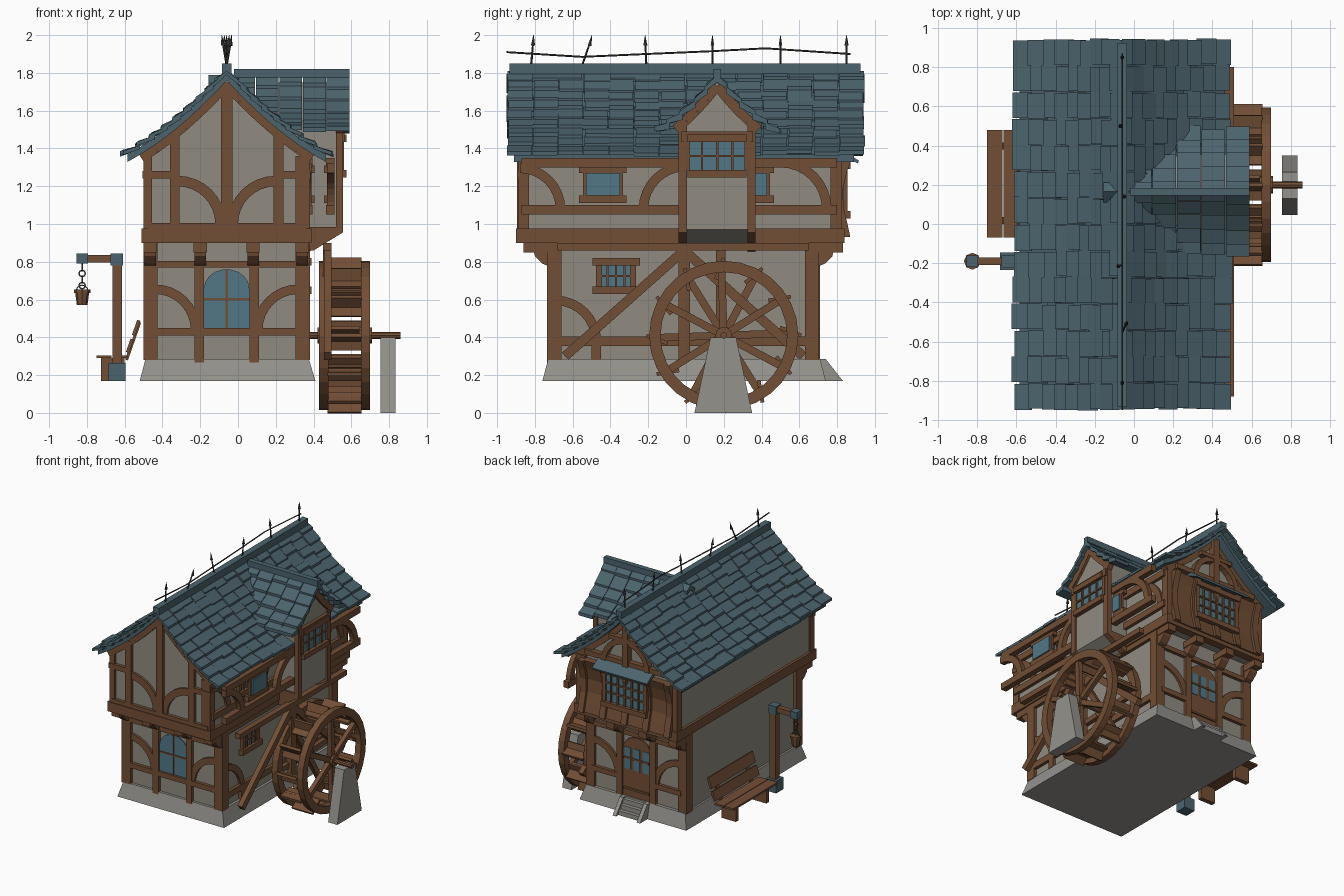
import bpy, bmesh, math, random
from mathutils import Vector

if "Cube" in bpy.data.objects:
    bpy.data.objects.remove(bpy.data.objects["Cube"])

random.seed(4)
COL = {"timber": (0.17, 0.077, 0.036), "plaster": (0.28, 0.26, 0.22), "stone": (0.30, 0.29, 0.265),
       "roof_teal": (0.072, 0.127, 0.152), "glass": (0.085, 0.185, 0.235), "iron": (0.05, 0.05, 0.048)}
MATS = {}
for n, c in COL.items():
    MATS[n] = bpy.data.materials.new(n)
    MATS[n].diffuse_color = (*c, 1)
PARTS = {}


def part(name, mat):
    return PARTS.setdefault(name, (bmesh.new(), mat))[0]


# wall frames: (u along wall, v up, d outwards) -> world
def front(p): return lambda u, v, d: (u, p - d, v)
def back(p): return lambda u, v, d: (u, p + d, v)
def right(p): return lambda u, v, d: (p + d, u, v)
def left(p): return lambda u, v, d: (p - d, u, v)


def prism(name, mat, F, pts, d0, d1):
    bm = part(name, mat)
    a = [bm.verts.new(F(u, v, d0)) for u, v in pts]
    b = [bm.verts.new(F(u, v, d1)) for u, v in pts]
    bm.faces.new(a)
    bm.faces.new(b[::-1])
    for i in range(len(a)):
        j = (i + 1) % len(a)
        bm.faces.new((a[i], b[i], b[j], a[j]))


def rect(name, mat, F, u0, u1, v0, v1, d0=-0.02, d1=0.025):
    prism(name, mat, F, [(u0, v0), (u1, v0), (u1, v1), (u0, v1)], d0, d1)


def box(name, mat, x0, x1, y0, y1, z0, z1):
    rect(name, mat, right(0), y0, y1, z0, z1, x0, x1)


def bar(name, mat, F, p, q, w, d0=-0.02, d1=0.02):
    p, q = Vector(p), Vector(q)
    n = (q - p).orthogonal().normalized() * w / 2
    prism(name, mat, F, [p + n, q + n, q - n, p - n], d0, d1)


def arc(name, mat, F, c, r0, r1, a0, a1, d0=-0.02, d1=0.018, n=8):
    an = [math.radians(a0 + (a1 - a0) * i / n) for i in range(n + 1)]
    pts = [(c[0] + r1 * math.cos(a), c[1] + r1 * math.sin(a)) for a in an]
    pts += [(c[0] + r0 * math.cos(a), c[1] + r0 * math.sin(a)) for a in an[::-1]]
    prism(name, mat, F, pts, d0, d1)


def ring(name, mat, F, c, r0, r1, d0, d1, n=12):
    for a in (0, 180):
        arc(name, mat, F, c, r0, r1, a, a + 180, d0, d1, n)


def frustum(name, mat, lo, hi):
    bm = part(name, mat)
    q = [[bm.verts.new((x, y, r[4])) for x, y in ((r[0], r[2]), (r[1], r[2]), (r[1], r[3]), (r[0], r[3]))]
         for r in (lo, hi)]
    bm.faces.new(q[0][::-1])
    bm.faces.new(q[1])
    for i in range(4):
        j = (i + 1) % 4
        bm.faces.new((q[0][i], q[0][j], q[1][j], q[1][i]))


def rod(name, mat, p, q, r0, r1, n=6):
    p, q = Vector(p), Vector(q)
    M = (q - p).to_track_quat('Z', 'Y').to_matrix().to_4x4()
    M.translation = (p + q) / 2
    bmesh.ops.create_cone(part(name, mat), cap_ends=True, segments=n, radius1=r0, radius2=r1,
                          depth=(q - p).length, matrix=M)


def window(name, F, u0, u1, v0, v1, cols=4, rows=2, over=0.02):
    rect(name + "_glass", "glass", F, u0, u1, v0, v1, -0.01, 0.008)
    fr = name + "_frame"
    for i in range(cols + 1):
        u, w = u0 + (u1 - u0) * i / cols, 0.016 if i in (0, cols) else 0.006
        rect(fr, "timber", F, u - w, u + w, v0, v1, 0, 0.02)
    for i in range(1, rows):
        v = v0 + (v1 - v0) * i / rows
        rect(fr, "timber", F, u0, u1, v - 0.006, v + 0.006, 0, 0.018)
    for v in (v0 - 0.04, v1):
        rect(fr, "timber", F, u0 - over - 0.016, u1 + over + 0.016, v, v + 0.04, 0, 0.035)


T = "timber"
CX = -0.06
def zf(d): return 1.81 - 1.1 * d + 0.53 * d * d      # main roof curve
def zd(s): return 1.79 - 1.3 * s + 1.2 * s * s       # dormer roof curve

# stone base, steps and lower walls
frustum("stone_base", "stone", (-0.52, 0.41, -0.76, 0.74, 0.17), (-0.49, 0.375, -0.73, 0.71, 0.285))
for i in range(3):
    box("back_steps", "stone", -0.15, 0.03, 0.68, 0.74 + 0.03 * i, 0.17, 0.275 - 0.035 * i)
for x in (-0.18, 0.03):
    prism("step_sides", "stone", right(x), [(0.68, 0.17), (0.83, 0.17), (0.74, 0.285), (0.68, 0.285)], 0, 0.03)
box("lower_walls", "plaster", -0.475, 0.355, -0.71, 0.685, 0.2, 0.93)

# upper walls with curved gable
ds = [0.43 - 0.86 * i / 12 for i in range(13)]
prism("upper_walls", "plaster", back(0), [(CX - 0.43, 0.93), (CX + 0.43, 0.93)] +
      [(CX + d, zf(abs(d)) - 0.05) for d in ds], -0.87, 0.80)

# corner posts, jetty beams, brackets
for x in (-0.5, 0.305):
    for y in (-0.735, 0.63):
        box("lower_corner_posts", T, x, x + 0.075, y, y + 0.075, 0.28, 0.9)
    for y in (-0.89, 0.765):
        box("upper_corner_posts", T, x, x + 0.045 + 0.03 * (x > 0), y, y + 0.06, 0.97, 1.36)
for x in (-0.51, 0.33):
    box("jetty_side_beams", T, x, x + 0.06, -0.9, 0.84, 0.9, 0.975)
for y in (-0.9, 0.78):
    box("jetty_end_beams", T, -0.51, 0.39, y, y + 0.06, 0.9, 0.975)
for x in (-0.5, -0.235, 0.045, 0.305):
    box("front_joists", T, x, x + 0.07, -0.86, -0.7, 0.85, 0.9)
    box("back_joists", T, x, x + 0.07, 0.68, 0.83, 0.85, 0.9)
    for s, y in ((-1, -0.71), (1, 0.685)):
        prism("jetty_brackets", T, right(x), [(y, 0.87), (y + s * 0.1, 0.87), (y + s * 0.09, 0.83),
              (y + s * 0.05, 0.79), (y, 0.77)], 0.005, 0.065)

# lower front and back framing
for F, nm in ((front(-0.71), "front"), (back(0.685), "back")):
    fr = nm + "_lower_frame"
    for u in (-0.23, 0.06):
        rect(fr, T, F, u, u + 0.05, 0.26, 0.8)
    rect(fr, T, F, -0.45, 0.33, 0.77, 0.805)
    for u0, u1 in ((-0.45, -0.2), (0.08, 0.33)):
        rect(fr, T, F, u0, u1, 0.41, 0.45)
    arc(fr, T, F, (-0.44, 0.44), 0.19, 0.24, 0, 90)
    arc(fr, T, F, (0.32, 0.44), 0.19, 0.24, 90, 180)
arch = [(CX + 0.12 * math.cos(math.radians(a)), 0.66 + 0.1 * math.sin(math.radians(a))) for a in range(0, 181, 20)]
F = front(-0.71)
prism("front_window_glass", "glass", F, [(-0.18, 0.45), (0.06, 0.45)] + arch, 0, 0.008)
rect("front_window_bars", T, F, -0.18, 0.06, 0.41, 0.45)
rect("front_window_bars", T, F, -0.066, -0.054, 0.45, 0.76, 0, 0.014)
rect("front_window_bars", T, F, -0.18, 0.06, 0.595, 0.607, 0, 0.014)
F = back(0.685)
prism("back_door", T, F, [(-0.18, 0.28), (0.06, 0.28)] + arch, 0, 0.012)
for u in (-0.14, -0.06, 0.02):
    rect("door_panes", "glass", F, u - 0.027, u + 0.027, 0.5, 0.67, 0, 0.016)
for v in (0.34, 0.58):
    rect("door_straps", T, F, -0.17, 0.05, v, v + 0.015, 0, 0.022)

# front gable framing
F = front(-0.87)
rect("front_gable_frame", T, F, -0.09, -0.03, 0.97, 1.75)
rect("front_gable_frame", T, F, -0.48, 0.36, 0.97, 1.005)
for s in (-1, 1):
    rect("front_gable_frame", T, F, CX + s * 0.275 - 0.026, CX + s * 0.275 + 0.026, 0.98, zf(0.275) - 0.05)
    arc("front_gable_frame", T, F, (CX + s * 0.26, 1.0), 0.2, 0.255, 90, 90 + s * 90)
    rect("front_gable_frame", T, F, CX + s * 0.355 - 0.09, CX + s * 0.355 + 0.09, 1.24, 1.28)
    for d in range(6):
        a, b = d * 0.075, d * 0.075 + 0.075
        for G, nm in ((F, "front"), (back(0.8), "back")):
            bar(nm + "_gable_rafters", T, G, (CX + s * a, zf(a) - 0.075), (CX + s * b, zf(b) - 0.075), 0.045)

# back bay: wooden panel, ribs, window, small roof, gable truss
S = [(0.79, 0.93), (0.87, 0.93), (0.855, 1.0), (0.835, 1.08), (0.83, 1.18), (0.85, 1.27), (0.875, 1.34), (0.79, 1.34)]
prism("bay_panel", T, right(0), [(u - 0.02 if u > 0.8 else u, v) for u, v in S], -0.46, 0.34)
for i in range(5):
    x = -0.46 + 0.1875 * i
    prism("bay_ribs", T, right(x), S, 0, 0.05)
window("bay_window", back(0.835), -0.24, 0.12, 1.07, 1.29, 6, 3, 0)
prism("bay_roof", "roof_teal", right(0), [(0.79, 1.42), (0.79, 1.38), (0.91, 1.32), (0.915, 1.335)], -0.3, 0.18)
F = back(0.8)
rect("back_gable_truss", T, F, -0.085, -0.035, 1.34, 1.74, 0, 0.05)
rect("back_gable_truss", T, F, -0.42, 0.3, 1.38, 1.42, 0, 0.04)
rect("back_gable_truss", T, F, -0.2, 0.08, 1.57, 1.6, 0, 0.05)
arc("back_gable_truss", T, F, (CX, 1.38), 0.17, 0.21, 0, 180, 0, 0.045, 12)

# side framing, right and left
for s, lo, hi in ((1, right(0.355), right(0.37)), (-1, left(0.475), left(0.49))):
    nm = "right" if s > 0 else "left"
    up, low = nm + "_upper_frame", nm + "_lower_frame"
    rect(up, T, hi, -0.87, 0.8, 1.05, 1.1)
    rect(up, T, hi, -0.87, 0.8, 1.3, 1.35)
    rect(low, T, lo, -0.68, 0.65, 0.86, 0.9)
    arc(up, T, hi, (-0.88, 1.08), 0.19, 0.24, 0, 90)
    arc(up, T, hi, (0.0, 1.08), 0.2, 0.25, 90, 180)
    arc(up, T, hi, (0.5, 1.08), 0.22, 0.27, 0, 90)
    window(nm + "_upper_window", hi, -0.53, -0.35, 1.15, 1.27)
    if s > 0:
        rect(low, T, lo, -0.68, 0.65, 0.355, 0.405)
        rect(low, T, lo, -0.5, -0.45, 0.28, 0.36)
        rect(low, T, lo, 0.16, 0.21, 0.4, 0.9)
        arc(low, T, lo, (-0.69, 0.38), 0.19, 0.24, 0, 90)
        window("right_lower_window", lo, -0.46, -0.28, 0.67, 0.78)
    else:
        rect(low, T, lo, -0.04, 0.02, 0.28, 0.9)
        window("left_back_window", hi, 0.25, 0.43, 1.15, 1.27)
        for e in (-0.64, 0.62):
            bar(low, T, lo, (e, 0.3), (-0.01, 0.86), 0.05)

# main roof: deck, tiles, ridge
tails = [0.06, 0.115, 0.17, 0.225, 0.285, 0.345, 0.41, 0.48, 0.56]
for s in (-1, 1):
    F = lambda u, v, d, s=s: (CX + s * u, d, v)
    top = [i * 0.0525 for i in range(11)]
    prism("roof_deck", "roof_teal", F, [(d, zf(d) - 0.01) for d in top] +
          [(d, zf(d) - 0.05) for d in top[::-1]], -0.91, 0.89)
    for i, t in enumerate(tails):
        a = max(0, t - 0.1)
        for k in range(14):
            e, lift = t + random.uniform(-0.012, 0.006), 0.022 + random.uniform(-0.006, 0.008)
            y = -0.945 + 0.135 * k + random.uniform(-0.006, 0.006)
            prism("roof_tiles", "roof_teal", F, [(a, zf(a)), (e, zf(e) + lift), (e, zf(e) + lift - 0.02),
                  (a, zf(a) - 0.02)], y, y + 0.131)
box("roof_ridge", "roof_teal", -0.085, -0.035, -0.935, 0.925, 1.795, 1.85)

# ridge spikes and wire
pts = [(-0.95, 1.91), (-0.55, 1.885), (-0.21, 1.9), (0.14, 1.915), (0.42, 1.93), (0.87, 1.9)]
for p, q in zip(pts, pts[1:]):
    rod("ridge_wire", "iron", (CX, *p), (CX, *q), 0.005, 0.005)
for y, lx, ly in ((-0.82, 0, 0.01), (-0.55, 0.02, 0.04), (-0.21, -0.02, -0.005), (0.14, 0.01, 0), (0.5, -0.01, 0), (0.85, 0, 0)):
    rod("ridge_spikes", "iron", (CX, y, 1.84), (CX + lx, y + ly, 1.955), 0.006, 0.005)
    rod("ridge_spikes", "iron", (CX + lx, y + ly, 1.945), (CX + lx * 1.3, y + ly * 1.3, 2.0), 0.011, 0.001)

# dormer
DY = 0.165
side = [0.19 - 0.38 * i / 8 for i in range(9)]
prism("dormer_walls", "plaster", right(0), [(DY - 0.19, 0.97), (DY + 0.19, 0.97)] +
      [(DY + s, zd(abs(s)) - 0.04) for s in side], 0.1, 0.54)
prism("dormer_underside", "plaster", back(0), [(0.36, 0.87), (0.54, 0.97), (0.36, 0.97)], DY - 0.18, DY + 0.18)
F = right(0.54)
for s in (-1, 1):
    y = DY + s * 0.182
    rect("dormer_posts", T, F, y - 0.022, y + 0.022, 0.97, 1.53, -0.02, 0.015)
    prism("dormer_brackets", T, back(0), [(0.36, 0.855), (0.4, 0.86), (0.555, 0.955), (0.555, 0.985), (0.36, 0.985)], y - 0.022, y + 0.022)
    for i in range(4):
        a, b = i * 0.055, i * 0.055 + 0.055
        bar("dormer_rafters", T, F, (DY + s * a, zd(a) - 0.06), (DY + s * b, zd(b) - 0.06), 0.05)
rect("dormer_beam", T, F, DY - 0.19, DY + 0.19, 1.435, 1.49)
window("dormer_window", F, DY - 0.16, DY + 0.16, 1.285, 1.435, 4, 2, -0.02)
for s in (-1, 1):
    F = lambda u, v, d, s=s: (d, DY + s * u, v)
    for i in range(5):
        a, t = max(0, 0.068 * i - 0.02), 0.068 * (i + 1) - 0.01
        x, start = 0.59, CX + (1.1 - math.sqrt(1.21 - 2.12 * (1.81 - zd(t)))) / 1.06 - 0.08
        while x > start:
            e, lift = t + random.uniform(-0.012, 0.01), 0.02 + random.uniform(-0.008, 0.008)
            prism("dormer_tiles", "roof_teal", F, [(a, zd(a)), (e, zd(e) + lift), (e, zd(e) + lift - 0.025),
                  (a, zd(a) - 0.04)], x - 0.121, x)
            x -= 0.125
box("dormer_ridge", "roof_teal", -0.02, 0.59, DY - 0.02, DY + 0.02, 1.775, 1.82)

# water wheel, axle and stone support
W, C = right(0), (0.2, 0.41)
def polar(r, a): return (C[0] + r * math.cos(math.radians(a)), C[1] + r * math.sin(math.radians(a)))
for x, off in ((0.43, 2), (0.65, -28)):
    ring("wheel_rims", T, W, C, 0.335, 0.395, x, x + 0.05, 14)
    ring("wheel_hubs", T, W, C, 0.01, 0.045, x - 0.01, x + 0.06, 5)
    for k in range(6):
        bar("wheel_spokes", T, W, polar(0.03, off + 60 * k), polar(0.345, off + 60 * k), 0.04, x + 0.008, x + 0.042)
for k in range(12):
    bar("wheel_paddles", T, W, polar(0.3, 30 * k + 8), polar(0.41, 30 * k), 0.02, 0.475, 0.655)
    bar("wheel_buckets", T, W, polar(0.35, 30 * k + 1), polar(0.345, 30 * k + 13), 0.015, 0.475, 0.655)
rod("wheel_axle", T, (0.34, 0.2, 0.41), (0.86, 0.2, 0.41), 0.018, 0.018, 8)
frustum("axle_support", "stone", (0.755, 0.835, 0.045, 0.35, 0), (0.755, 0.835, 0.13, 0.265, 0.4))

# bucket crane
YC = -0.19
box("crane_post", T, -0.665, -0.615, YC - 0.025, YC + 0.025, 0.2, 0.82)
box("crane_arm", T, -0.82, -0.63, YC - 0.02, YC + 0.02, 0.795, 0.835)
box("crane_foot", "roof_teal", -0.685, -0.595, YC - 0.045, YC + 0.045, 0.17, 0.265)
box("crane_caps", "roof_teal", -0.675, -0.61, YC - 0.032, YC + 0.032, 0.78, 0.845)
box("crane_caps", "roof_teal", -0.855, -0.795, YC - 0.03, YC + 0.03, 0.79, 0.845)
for i in range(4):
    F, c = ((front(YC), (-0.825, 0.77 - 0.032 * i)) if i % 2 else (right(-0.825), (YC, 0.77 - 0.032 * i)))
    ring("crane_chain", "iron", F, c, 0.013, 0.021, -0.004, 0.004, 4)
ring("bucket_handle", "iron", front(YC), (-0.825, 0.645), 0.028, 0.034, -0.004, 0.004, 6)
rod("bucket", T, (-0.825, YC, 0.57), (-0.825, YC, 0.645), 0.028, 0.038, 8)
rod("bucket_rim", T, (-0.825, YC, 0.635), (-0.825, YC, 0.652), 0.043, 0.043, 8)

# bench
for x in (-0.75, -0.665):
    box("bench_seat", T, x, x + 0.08, -0.07, 0.48, 0.29, 0.305)
for y in (0.0, 0.38):
    box("bench_legs", T, -0.725, -0.6, y, y + 0.035, 0.17, 0.29)
    bar("bench_back_supports", T, back(0), (-0.59, 0.28), (-0.52, 0.48), 0.015, y, y + 0.035)
for a, b in (((-0.585, 0.32), (-0.56, 0.39)), ((-0.553, 0.41), (-0.525, 0.49))):
    bar("bench_back_boards", T, back(0), a, b, 0.018, -0.07, 0.48)

# emit one object per part
for name, (bm, mat) in PARTS.items():
    bmesh.ops.recalc_face_normals(bm, faces=bm.faces[:])
    me = bpy.data.meshes.new(name)
    bm.to_mesh(me)
    bm.free()
    me.materials.append(MATS[mat])
    bpy.context.collection.objects.link(bpy.data.objects.new(name, me))

for m in bpy.data.materials:
    if m.users and not m.is_grease_pencil:
        m.use_nodes = True
        m.node_tree.nodes["Principled BSDF"].inputs["Base Color"].default_value = m.diffuse_color
